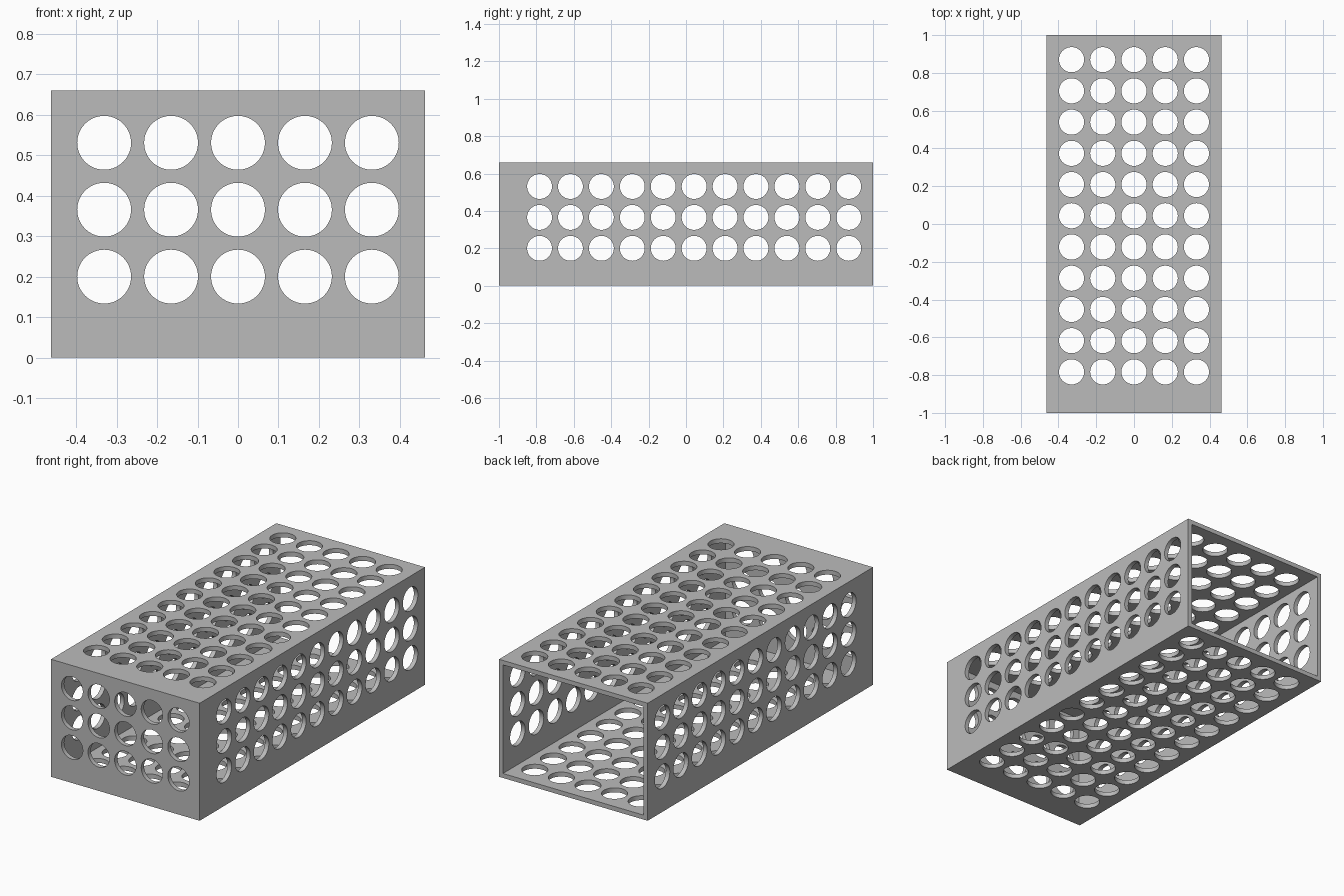
import bpy, bmesh
from mathutils import Matrix, Vector

if "Cube" in bpy.data.objects:
    bpy.data.objects.remove(bpy.data.objects["Cube"], do_unlink=True)

WIDTH, LENGTH, HEIGHT, WALL = 0.924, 2.0, 0.66, 0.025
PITCH, RADIUS = 0.1653, 0.0665

grey = bpy.data.materials.new("light_grey")
grey.use_nodes = True
colour = (0.5, 0.5, 0.5, 1)
grey.diffuse_color = colour
grey.node_tree.nodes["Principled BSDF"].inputs["Base Color"].default_value = colour


def add_object(name, bm):
    mesh = bpy.data.meshes.new(name)
    bm.to_mesh(mesh)
    bm.free()
    obj = bpy.data.objects.new(name, mesh)
    bpy.context.collection.objects.link(obj)
    mesh.materials.append(grey)
    return obj


def add_block(name, low, high):
    low, high = Vector(low), Vector(high)
    bm = bmesh.new()
    bmesh.ops.create_cube(bm, size=1, matrix=Matrix.Translation((low + high) / 2)
                          @ Matrix.Diagonal((*(high - low), 1)))
    return add_object(name, bm)


def hole_cutter(name, centres, axis, depth):
    """One cylinder per hole, all pointing along the same axis."""
    turn = Vector((0, 0, 1)).rotation_difference(Vector(axis)).to_matrix().to_4x4()
    bm = bmesh.new()
    for centre in centres:
        bmesh.ops.create_cone(bm, cap_ends=True, segments=64, radius1=RADIUS,
                              radius2=RADIUS, depth=depth,
                              matrix=Matrix.Translation(centre) @ turn)
    return add_object(name, bm)


# Hole positions along each direction
xs = [PITCH * i for i in range(-2, 3)]
ys = [-0.783 + PITCH * i for i in range(11)]
zs = [0.2 + PITCH * i for i in range(3)]
mid = HEIGHT / 2

# Box body, open at the back
body = add_block("perforated_box", (-WIDTH / 2, -LENGTH / 2, 0),
                 (WIDTH / 2, LENGTH / 2, HEIGHT))

# Cavity and rows of holes
cutters = [
    add_block("cavity_cutter", (WALL - WIDTH / 2, WALL - LENGTH / 2, WALL),
              (WIDTH / 2 - WALL, LENGTH / 2 + 0.1, HEIGHT - WALL)),
    hole_cutter("top_and_bottom_hole_cutter",
                [(x, y, mid) for x in xs for y in ys], (0, 0, 1), 1),
    hole_cutter("side_hole_cutter",
                [(0, y, z) for y in ys for z in zs], (1, 0, 0), 1.2),
    hole_cutter("front_hole_cutter",
                [(x, -LENGTH / 2, z) for x in xs for z in zs], (0, 1, 0), 0.2),
]
bpy.ops.object.select_all(action="DESELECT")
body.select_set(True)
bpy.context.view_layer.objects.active = body
for cutter in cutters:
    cutter.hide_render = True
    cut = body.modifiers.new(cutter.name, "BOOLEAN")
    cut.operation = "DIFFERENCE"
    cut.solver = "EXACT"
    cut.object = cutter
    bpy.ops.object.modifier_apply(modifier=cut.name)
    bpy.data.objects.remove(cutter, do_unlink=True)

bpy.ops.object.shade_smooth_by_angle()
